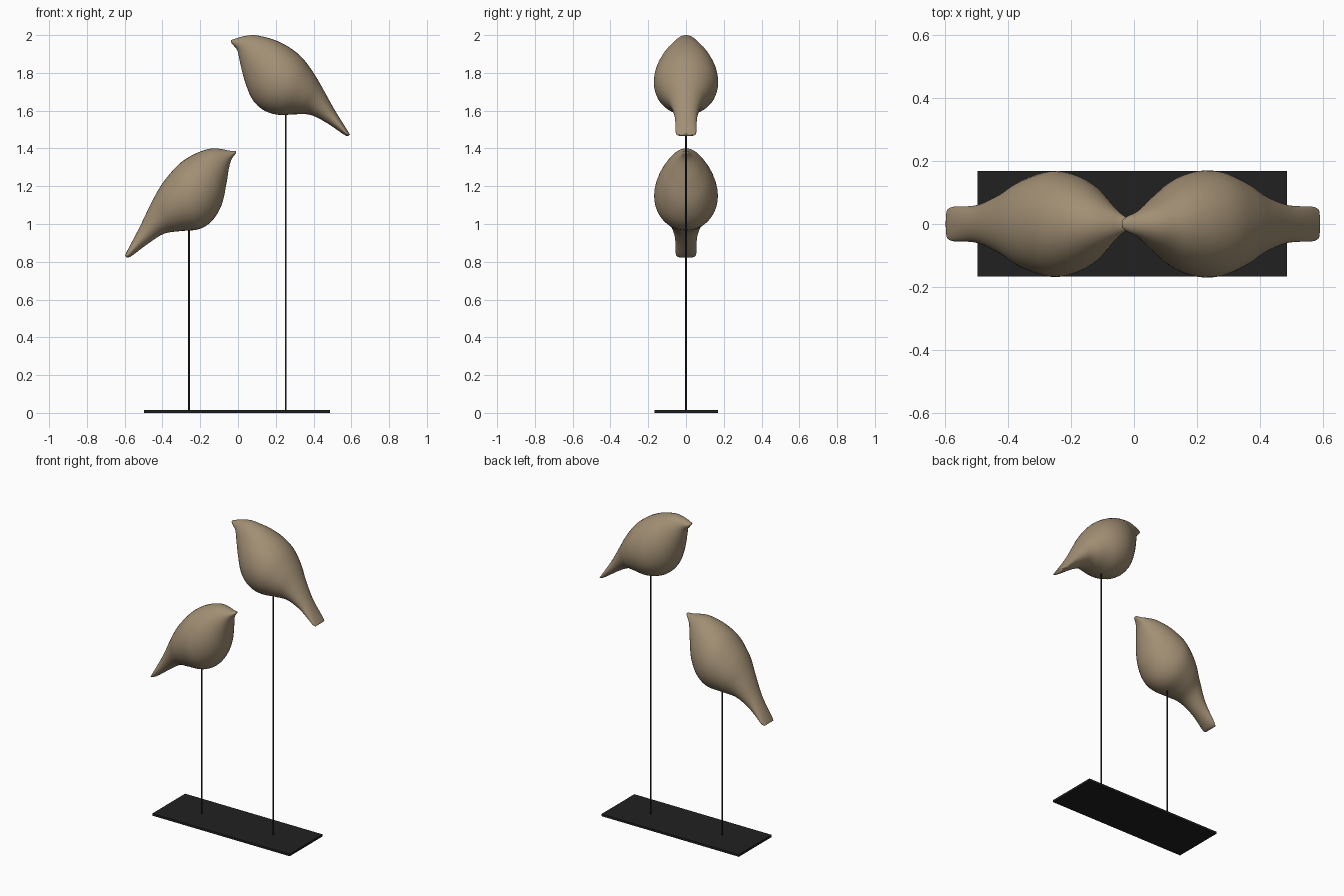
import bpy, bmesh, math

if "Cube" in bpy.data.objects:
    bpy.data.objects.remove(bpy.data.objects["Cube"])

def material(name, rgb):
    m = bpy.data.materials.new(name)
    m.diffuse_color = (*rgb, 1)
    m.use_nodes = True
    m.node_tree.nodes["Principled BSDF"].inputs["Base Color"].default_value = m.diffuse_color
    return m

wood = material("warm_brown", (0.36, 0.275, 0.175))
black = material("matt_black", (0.015, 0.015, 0.015))

def finish(bm, name, mat, smooth):
    bmesh.ops.recalc_face_normals(bm, faces=bm.faces)
    me = bpy.data.meshes.new(name)
    bm.to_mesh(me)
    bm.free()
    for p in me.polygons:
        p.use_smooth = smooth
    me.materials.append(mat)
    ob = bpy.data.objects.new(name, me)
    bpy.context.collection.objects.link(ob)
    return ob

def spline(a, b, c, d, t):
    return [0.5 * (2*q + (r-p)*t + (2*p-5*q+4*r-s)*t*t + (3*q-p-3*r+s)*t**3)
            for p, q, r, s in zip(a, b, c, d)]

def bird(name, sections, seg=40, steps=6):
    """Loft tilted ellipses: (top x, top z, bottom x, bottom z, half width)."""
    n = len(sections)
    rows = []
    for i in range(n - 1):
        p = [sections[max(0, min(n - 1, i + k))] for k in (-1, 0, 1, 2)]
        rows += [spline(*p, s / steps) for s in range(steps)]
    rows.append(sections[-1])
    bm = bmesh.new()
    rings = []
    for tx, tz, bx, bz, w in rows:
        ring = []
        for k in range(seg):
            a = 2 * math.pi * k / seg
            c = math.cos(a) / 2
            ring.append(bm.verts.new(((tx+bx)/2 + (tx-bx)*c, w*math.sin(a),
                                      (tz+bz)/2 + (tz-bz)*c)))
        rings.append(ring)
    for r0, r1 in zip(rings, rings[1:]):
        for k in range(seg):
            j = (k + 1) % seg
            bm.faces.new((r0[k], r0[j], r1[j], r1[k]))
    bm.faces.new(rings[0])
    bm.faces.new(rings[-1])
    return finish(bm, name, wood, True)

# Lower bird, tail to beak
bird("lower_bird", [
    (-.599, .832, -.588, .822, .046), (-.583, .865, -.563, .831, .055),
    (-.52, .985, -.48, .893, .060), (-.46, 1.11, -.395, .947, .092),
    (-.40, 1.215, -.31, .962, .138), (-.32, 1.31, -.21, .972, .168),
    (-.25, 1.36, -.14, 1.014, .158), (-.19, 1.387, -.087, 1.10, .127),
    (-.135, 1.40, -.062, 1.21, .088), (-.085, 1.396, -.049, 1.29, .056),
    (-.045, 1.388, -.035, 1.34, .032), (-.012, 1.387, -.011, 1.374, .013)])

# Upper bird, tail to beak
bird("upper_bird", [
    (.592, 1.475, .582, 1.465, .046), (.575, 1.502, .56, 1.474, .055),
    (.51, 1.607, .47, 1.535, .060), (.45, 1.715, .385, 1.577, .088),
    (.40, 1.80, .31, 1.581, .130), (.34, 1.88, .215, 1.578, .165),
    (.272, 1.935, .135, 1.603, .168), (.20, 1.972, .075, 1.662, .143),
    (.14, 1.99, .035, 1.76, .102), (.082, 2.0, .012, 1.85, .067),
    (.025, 1.993, -.002, 1.915, .040), (-.02, 1.979, -.02, 1.941, .025),
    (-.038, 1.973, -.036, 1.96, .012)])

# Thin rods carrying the birds
def rod(name, x, top):
    bm = bmesh.new()
    bmesh.ops.create_cone(bm, cap_ends=True, segments=16, radius1=.005,
                          radius2=.005, depth=top - .005)
    bmesh.ops.translate(bm, verts=bm.verts, vec=(x, 0, (top + .005) / 2))
    ob = finish(bm, name, black, False)
    for p in ob.data.polygons:
        p.use_smooth = len(p.vertices) == 4

rod("lower_rod", -.259, 1.0)
rod("upper_rod", .253, 1.62)

# Flat base plate
bm = bmesh.new()
bmesh.ops.create_cube(bm, size=1)
bmesh.ops.scale(bm, verts=bm.verts, vec=(.985, .336, .014))
bmesh.ops.translate(bm, verts=bm.verts, vec=(-.005, .001, .007))
finish(bm, "base_plate", black, False)
